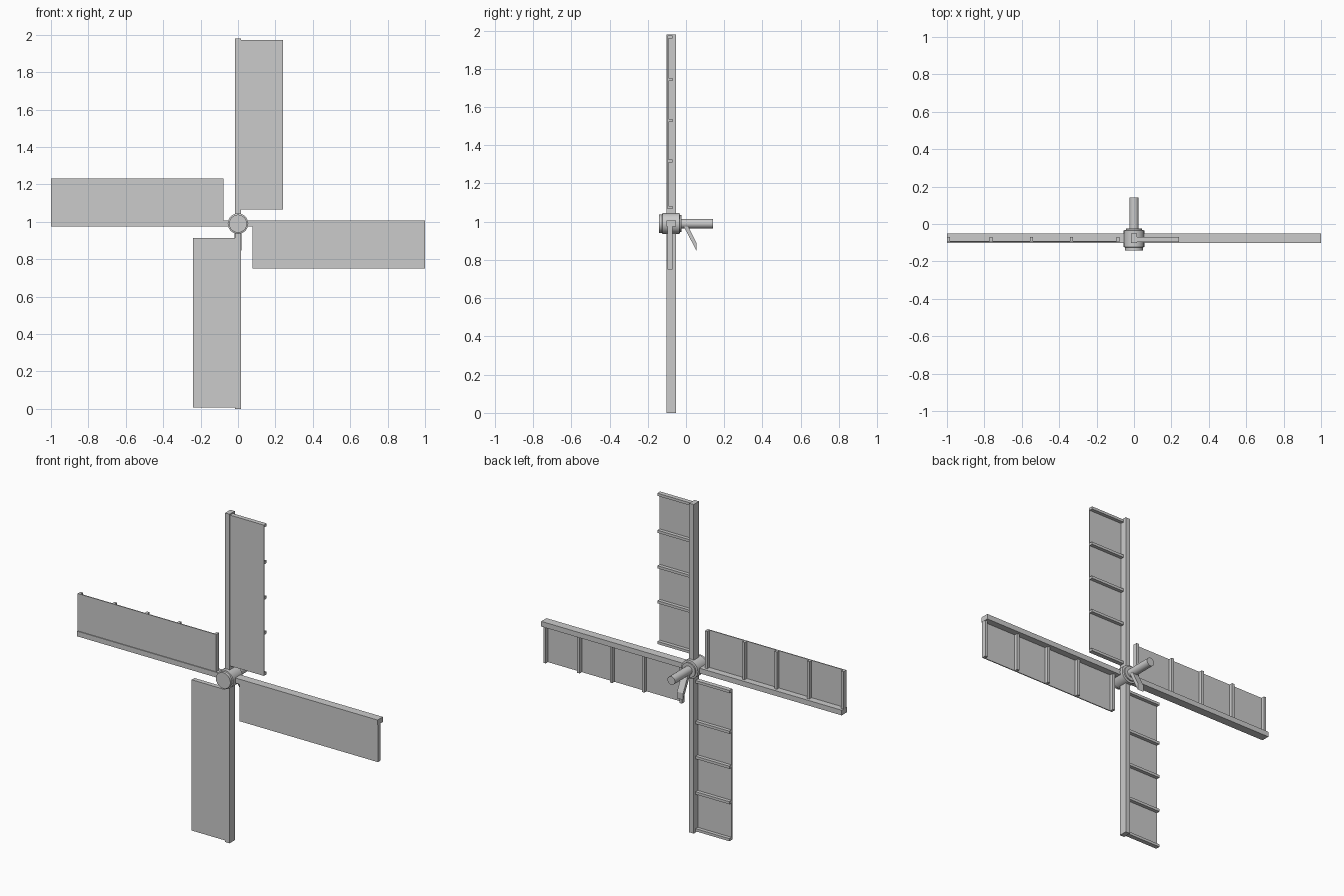
import bpy, bmesh
from math import pi, cos, sin
from mathutils import Vector

if "Cube" in bpy.data.objects:
    bpy.data.objects.remove(bpy.data.objects["Cube"])

ZC = 0.99          # rotor axis height
YC = -0.077        # blade plane


def add_object(name, bm):
    bmesh.ops.recalc_face_normals(bm, faces=bm.faces)
    me = bpy.data.meshes.new(name)
    bm.to_mesh(me)
    bm.free()
    ob = bpy.data.objects.new(name, me)
    bpy.context.collection.objects.link(ob)
    return ob


def add_box(bm, a, b):
    """Axis-aligned box between two corners."""
    a, b = Vector(a), Vector(b)
    vs = bmesh.ops.create_cube(bm, size=1)["verts"]
    for v in vs:
        v.co = Vector(((a[i] + b[i]) / 2 + v.co[i] * abs(b[i] - a[i])) for i in range(3))


def lathe(name, profile, sides=24):
    """Closed solid turned around the rotor axis; profile is (y, radius)."""
    bm = bmesh.new()
    rings = [[bm.verts.new((r * cos(2 * pi * i / sides), y, ZC + r * sin(2 * pi * i / sides)))
              for i in range(sides)] for y, r in profile]
    for p, q in zip(rings, rings[1:]):
        for i in range(sides):
            j = (i + 1) % sides
            bm.faces.new((p[i], p[j], q[j], q[i]))
    bm.faces.new(rings[0])
    bm.faces.new(rings[-1])
    ob = add_object(name, bm)
    bpy.ops.object.select_all(action='DESELECT')
    bpy.context.view_layer.objects.active = ob
    ob.select_set(True)
    bpy.ops.object.shade_smooth_by_angle(angle=0.6)
    return ob


# Hub with stepped front cap, and the drive shaft behind it
lathe("hub", [(-0.141, 0.048), (-0.125, 0.048), (-0.123, 0.055), (-0.034, 0.055),
              (-0.032, 0.044), (-0.024, 0.044)])
lathe("shaft", [(-0.03, 0.025), (0.141, 0.025)])

# Crossed beams
for name, half in (("horizontal_beam", (1.0, 0.0155)), ("vertical_beam", (0.015, 0.99))):
    bm = bmesh.new()
    add_box(bm, (-half[0], YC - 0.025, ZC - half[1]), (half[0], YC + 0.025, ZC + half[1]))
    add_object(name, bm)

# Four sails: thin board plus five battens on the back, built pointing up then turned
RIBS = (0.085, 0.334, 0.548, 0.765, 0.991)
for n, name in enumerate(("top", "right", "bottom", "left")):
    k = 1.0 if n % 2 else 0.984
    sail, ribs = bmesh.new(), bmesh.new()
    add_box(sail, (0, -0.097, 0.077 * k), (0.24, -0.091, 0.999 * k))
    for r in RIBS:
        add_box(ribs, (0, -0.091, (r - 0.008) * k), (0.24, -0.07, (r + 0.008) * k))
    for part, bm in (("sail", sail), ("battens", ribs)):
        ob = add_object(f"{name}_{part}", bm)
        ob.location.z = ZC
        ob.rotation_euler.y = n * pi / 2

# Slanted lever under the shaft, cut off vertically at its end
bm = bmesh.new()
outline = [(-0.017, 0.985), (0.006, 0.985), (0.056, 0.886), (0.056, 0.846)]
f = bm.faces.new([bm.verts.new((-0.02, y, z)) for y, z in outline])
ext = bmesh.ops.extrude_face_region(bm, geom=[f])["geom"]
bmesh.ops.translate(bm, vec=(0.04, 0, 0), verts=[g for g in ext if isinstance(g, bmesh.types.BMVert)])
bm.faces.ensure_lookup_table()
add_object("lever", bm)
